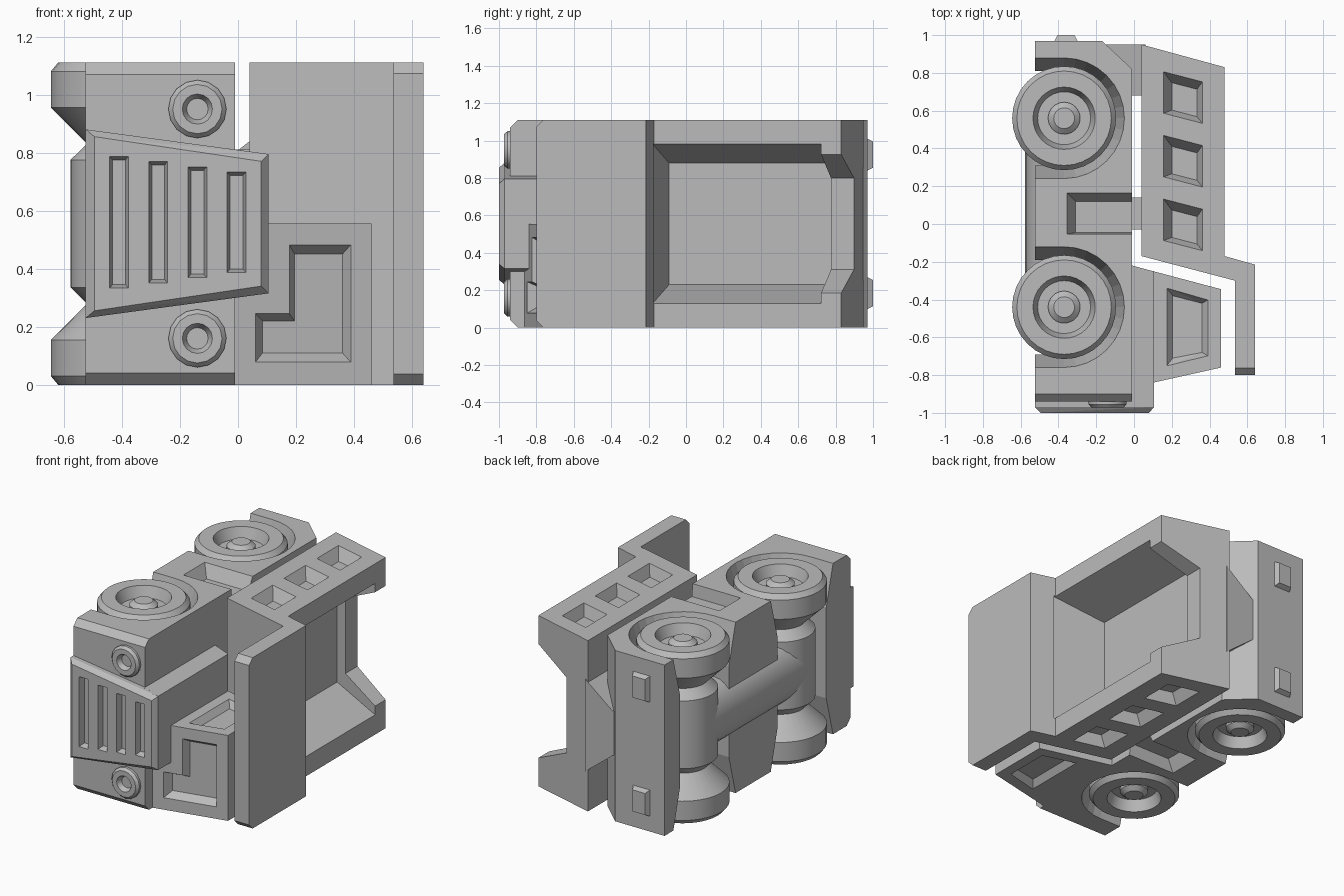
import bpy, bmesh
from math import pi, cos, sin
from mathutils import Vector, Matrix

cube = bpy.data.objects.get("Cube")
if cube:
    bpy.data.objects.remove(cube)

W = 1.11  # overall width, along z
grey = bpy.data.materials.new("plain grey")
grey.use_nodes = True
grey.diffuse_color = (0.5, 0.5, 0.5, 1)
grey.node_tree.nodes["Principled BSDF"].inputs["Base Color"].default_value = (0.5, 0.5, 0.5, 1)


def finish(name, bm, smooth=False):
    bmesh.ops.recalc_face_normals(bm, faces=bm.faces)
    me = bpy.data.meshes.new(name)
    bm.to_mesh(me)
    bm.free()
    me.materials.append(grey)
    ob = bpy.data.objects.new(name, me)
    bpy.context.collection.objects.link(ob)
    if smooth:
        bpy.ops.object.select_all(action='DESELECT')
        ob.select_set(True)
        bpy.context.view_layer.objects.active = ob
        bpy.ops.object.shade_smooth_by_angle(angle=0.6)
    return ob


def hull(name, pts, smooth=False):
    bm = bmesh.new()
    for p in pts:
        bm.verts.new(p)
    bmesh.ops.convex_hull(bm, input=bm.verts)
    bmesh.ops.dissolve_limit(bm, angle_limit=0.01, verts=bm.verts, edges=bm.edges)
    return finish(name, bm, smooth)


def rect(axis, d, u0, u1, v0, v1):
    """Four corners of a rectangle lying across the given axis."""
    out = []
    for u, v in ((u0, v0), (u1, v0), (u1, v1), (u0, v1)):
        p = [u, v]
        p.insert(axis, d)
        out.append(Vector(p))
    return out


def flat(poly, z):
    return [Vector((x, y, z)) for x, y in poly]


def shear(pts, k, x0):
    return [Vector((p.x, p.y + k * (p.x - x0), p.z)) for p in pts]


def mirror(pts):
    return [Vector((p.x, p.y, W - p.z)) for p in pts]


def lathe(name, profile, matrix, steps=32):
    bm = bmesh.new()
    vs = [bm.verts.new((r, 0, h)) for r, h in profile]
    es = [bm.edges.new(pair) for pair in zip(vs, vs[1:])]
    bmesh.ops.spin(bm, geom=vs + es, cent=(0, 0, 0), axis=(0, 0, 1), angle=2 * pi, steps=steps)
    bmesh.ops.remove_doubles(bm, verts=bm.verts, dist=0.0005)
    bm.transform(matrix)
    return finish(name, bm, True)


def cut(ob, shapes):
    for pts in shapes:
        tool = hull("cutter", pts)
        tool.hide_render = True
        mod = ob.modifiers.new("cut", 'BOOLEAN')
        mod.operation = 'DIFFERENCE'
        mod.solver = 'EXACT'
        mod.object = tool
        deps = bpy.context.evaluated_depsgraph_get()
        me = bpy.data.meshes.new_from_object(ob.evaluated_get(deps))
        ob.modifiers.clear()
        ob.data = me
        bpy.data.objects.remove(tool)


AXLE_X = -0.37
AXLES = (0.56, -0.44)

# Chassis block with sloped tail and chamfered front fenders
pts = []
for x, back in ((-0.525, 0.97), (-0.17, 0.97), (-0.01, 0.82)):
    for z, inset in ((0, 0.04), (W, -0.04)):
        pts += [Vector((x, back, z)), Vector((x, -0.90, z)), Vector((x, -0.94, z + inset))]
chassis = hull("chassis", pts)


def slot_ring(cy, r, z):
    """Wheel well outline: an arch running out through the underside."""
    return [Vector((AXLE_X + dx + r * cos(a), cy + r * sin(a), z))
            for dx in (0, -0.6) for a in (i * pi / 16 for i in range(32))]


for cy in AXLES:
    well = slot_ring(cy, 0.322, W + 0.01) + slot_ring(cy, 0.25, 0.85)
    cut(chassis, [well, mirror(well), slot_ring(cy, 0.25, 0.2) + slot_ring(cy, 0.25, 0.9)])
# Side step recesses
step = rect(2, W + 0.01, -0.36, 0.05, -0.055, 0.17) + rect(2, 1.03, -0.31, 0.05, -0.045, 0.12)
cut(chassis, [step, mirror(step)])

# Wheels, with a hub in a dished rim and a tapered back
tyre = [(0, 1.09), (0.055, 1.09), (0.085, 1.065), (0.085, 1.04), (0.14, 1.04), (0.165, 1.11),
        (0.25, 1.11), (0.275, 1.08), (0.275, 0.955), (0.08, 0.76), (0, 0.76)]
for cy, end in zip(AXLES, ("rear", "front")):
    spot = Matrix.Translation((AXLE_X, cy, 0))
    flip = Matrix.Translation((AXLE_X, cy, W)) @ Matrix.Diagonal((1, 1, -1, 1))
    lathe(end + "_wheel_a", tyre, spot)
    lathe(end + "_wheel_b", tyre, flip)
    lathe(end + "_axle_housing", [(0, 0.24), (0.11, 0.24), (0.207, 0.335), (0.207, 0.775),
                                  (0.11, 0.87), (0, 0.87)], spot)

# Drive shaft beam along the underside
hull("drive_beam", [Vector((-0.42 + 0.157 * cos(a), y, W / 2 + 0.2 * sin(a)))
                    for y in (-0.44, 0.56) for a in (i * pi / 12 for i in range(24))], True)

# Bevelled grille with four tapered slots
outer = [(-0.525, 0.23), (-0.525, 0.88), (0.105, 0.795), (0.105, 0.315)]
inner = [(-0.495, 0.255), (-0.495, 0.855), (0.08, 0.77), (0.08, 0.34)]
grille = hull("grille", [Vector((x, y, z)) for ring, ys in ((outer, (-0.97, -0.82)), (inner, (-1.0,)))
                         for x, z in ring for y in ys])
slots = []
for i in range(4):
    x, lo, hi = -0.41 + 0.135 * i, 0.33 + 0.018 * i, 0.79 - 0.018 * i
    slots.append(rect(1, -1.01, x - 0.035, x + 0.035, lo, hi)
                 + rect(1, -0.96, x - 0.022, x + 0.022, lo + 0.015, hi - 0.015))
cut(grille, slots)

# Engine hood behind the grille
hull("hood", [Vector((x, y, z)) for x, z in ((-0.05, 0.295), (-0.05, 0.816), (0.105, 0.795), (0.105, 0.315))
              for y in (-0.95, -0.22 - 0.27 * (x + 0.01))])

# Headlights and tail lights
for z, side in ((0.95, "a"), (W - 0.95, "b")):
    lathe("headlight_" + side, [(0, -0.03), (0.03, -0.015), (0.052, 0.032), (0.085, 0.032), (0.1, 0.015), (0.1, -0.05), (0, -0.05)],
          Matrix.Translation((-0.14, -0.94, z)) @ Matrix.Rotation(pi / 2, 4, 'X'), 16)
    c = 0.925 if side == "a" else W - 0.925
    hull("tail_light_" + side, rect(1, 0.95, -0.43, -0.29, c - 0.095, c + 0.095)
         + rect(1, 1.0, -0.405, -0.315, c - 0.07, c + 0.07))

# One-sided driver cab with stepped windscreen and side windows
side = [(-0.03, -0.215), (0.46, -0.345), (0.46, -0.76), (-0.03, -0.869)]
cab = hull("cab", flat(side, 0) + flat(side, 0.555))
tall = rect(1, -0.86, 0.17, 0.40, 0.065, 0.495) + rect(1, -0.79, 0.195, 0.36, 0.11, 0.45)
low = rect(1, -0.86, 0.05, 0.25, 0.065, 0.255) + rect(1, -0.79, 0.085, 0.25, 0.11, 0.22)
opening = [(0.17, -0.335), (0.395, -0.40), (0.395, -0.70), (0.17, -0.755)]
pane = [(0.205, -0.38), (0.36, -0.42), (0.36, -0.68), (0.205, -0.71)]
window = flat(opening, 0.56) + flat(pane, 0.515)
under = flat(opening, -0.005) + flat(pane, 0.04)
cut(cab, [shear(tall, 0.222, 0.1), shear(low, 0.222, 0.1), window, under])

# Dump bed with a canopy reaching over the cab
bm = bmesh.new()
outline = [(0.04, 0.95), (0.48, 0.83), (0.48, -0.17), (0.64, -0.215), (0.64, -0.80),
           (0.535, -0.80), (0.535, -0.30), (0.04, -0.17)]
base = bm.faces.new([bm.verts.new(p) for p in flat(outline, 0)])
ext = bmesh.ops.extrude_face_region(bm, geom=[base])["geom"]
bmesh.ops.translate(bm, vec=(0, 0, W), verts=[g for g in ext if isinstance(g, bmesh.types.BMVert)])
tips = [e for e in bm.edges if all(v.co.y < -0.79 for v in e.verts)
        and abs(e.verts[0].co.z - e.verts[1].co.z) < 0.01]
bmesh.ops.bevel(bm, geom=tips, offset=0.037, segments=1, affect='EDGES')
bed = finish("dump_bed", bm)
cavity = rect(0, 0.49, -0.182, 0.72, 0.125, 0.985) + rect(0, 0.16, -0.09, 0.79, 0.23, 0.88)
tailgate = rect(0, 0.49, 0.6, 1.1, 0.18, 0.93) + rect(0, 0.22, 0.6, 1.1, 0.31, 0.80)
tailgate = rect(0, 0.49, 0.6, 1.1, 0.18, 0.93) + rect(0, 0.23, 0.6, 1.1, W - 0.80, 0.80)
pockets = []
for i in range(3):
    y = 0.585 - 0.337 * i
    p = shear(rect(2, W + 0.005, 0.154, 0.364, y, y + 0.225)
              + rect(2, 1.04, 0.2, 0.364 - 0.03, y + 0.03, y + 0.175), -0.26, 0.154)
    pockets += [p, mirror(p)]
cut(bed, [cavity, tailgate] + pockets)

# Flared rear hinge and middle support joining bed to chassis
hull("bed_hinge", [Vector((x, y, z)) for x, half in ((-0.17, 0.12), (0.06, 0.3))
                   for y in (0.68, 0.95) for z in (W / 2 - half, W / 2 + half)])
hull("bed_support", rect(0, -0.05, -0.03, 0.14, 0.3, 0.81) + rect(0, 0.06, -0.03, 0.14, 0.3, 0.81))
